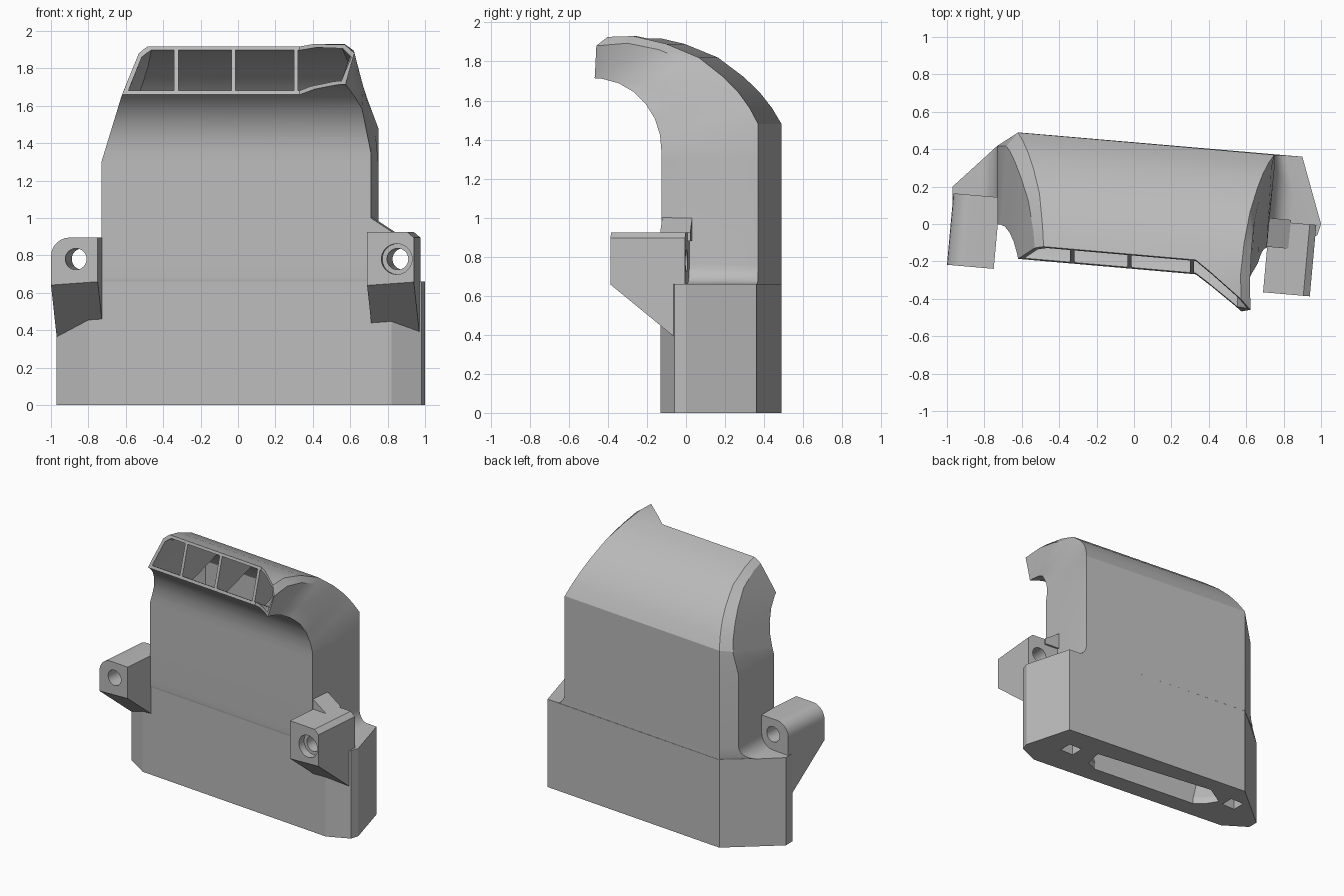
import bpy, bmesh, math
from mathutils import Vector

cube = bpy.data.objects.get("Cube")
if cube:
    bpy.data.objects.remove(cube)

grey = bpy.data.materials.new("plain_grey")
grey.use_nodes = True
grey.diffuse_color = (0.5, 0.5, 0.5, 1)
grey.node_tree.nodes["Principled BSDF"].inputs["Base Color"].default_value = (0.5, 0.5, 0.5, 1)

SLANT = 0.087  # the whole part is turned slightly about z


def at(x, v, z):
    """Point from width, slanted depth and height."""
    return Vector((x, v - SLANT * x, z))


def ramp(t, *knots):
    """Piecewise linear interpolation through (t, value) knots."""
    for (a, p), (b, q) in zip(knots, knots[1:]):
        if t <= b:
            return p + (q - p) * max(0, (t - a) / (b - a))
    return knots[-1][1]


def loft(name, sections, cut_plane=None):
    """Closed solid through rings with equal point counts."""
    bm = bmesh.new()
    rings = [[bm.verts.new(p) for p in s] for s in sections]
    n = len(rings[0])
    for lo, hi in zip(rings, rings[1:]):
        for i in range(n):
            j = (i + 1) % n
            bm.faces.new((lo[i], lo[j], hi[j], hi[i]))
    bm.faces.new(rings[0])
    bm.faces.new(rings[-1])
    bmesh.ops.recalc_face_normals(bm, faces=bm.faces)
    if cut_plane:
        res = bmesh.ops.bisect_plane(bm, geom=bm.verts[:] + bm.edges[:] + bm.faces[:],
                                     plane_co=cut_plane[0], plane_no=cut_plane[1], clear_outer=True)
        edges = [e for e in res["geom_cut"] if isinstance(e, bmesh.types.BMEdge)]
        bmesh.ops.holes_fill(bm, edges=edges)
        bmesh.ops.recalc_face_normals(bm, faces=bm.faces)
    me = bpy.data.meshes.new(name)
    bm.to_mesh(me)
    bm.free()
    ob = bpy.data.objects.new(name, me)
    bpy.context.collection.objects.link(ob)
    me.materials.append(grey)
    return ob


def activate(ob):
    bpy.ops.object.select_all(action='DESELECT')
    ob.select_set(True)
    bpy.context.view_layer.objects.active = ob


def cut(ob, cutter):
    mod = ob.modifiers.new("cut", 'BOOLEAN')
    mod.operation = 'DIFFERENCE'
    mod.solver = 'EXACT'
    mod.object = cutter
    activate(ob)
    bpy.ops.object.modifier_apply(modifier=mod.name)


def duct_section(front, back, inset=0.0):
    """Eight-point ring across the duct between a front and a back point (v, z)."""
    f, b = Vector(front), Vector(back)
    d = (b - f).normalized()
    f, b = f + d * inset, b - d * inset
    c = b - d * ramp(b.y, (1.48, 0.08), (1.9, 0.045))
    m = f.lerp(c, 0.3)

    def left(z):
        return ramp(z, (1.3, -0.73), (1.66, -0.62), (1.93, -0.51)) + inset

    bl = ramp(b.y, (1.48, -0.62), (1.8, -0.51), (1.93, -0.48)) + inset
    br = ramp(b.y, (1.48, 0.75), (1.8, 0.63), (1.93, 0.57)) - inset
    cr = ramp(c.y, (1.4, 0.75), (1.89, 0.62)) - inset
    fr = ramp(f.y, (1.35, 0.71), (1.6, 0.66), (1.715, 0.575)) - inset
    row = [(left(f.y), f), (left(m.y), m), (left(c.y), c), (bl, b),
           (br, b), (cr, c), (fr * 0.7 + cr * 0.3, m), (fr, f)]
    return [at(x, p.x, p.y) for x, p in row]


# Hood path: matching front (underside) and back (outer) points
backs = [(.435, 1.48), (.39, 1.56), (.33, 1.64), (.25, 1.72), (.12, 1.82),
         (-.05, 1.89), (-.22, 1.93), (-.38, 1.925)]
angles = [0, 12, 26, 40, 54, 68, 82, 90]
path = [((-.43 + .365 * math.cos(math.radians(a)), 1.35 + .365 * math.sin(math.radians(a))), b)
        for a, b in zip(angles, backs)]
path.append(((-.5, 1.715), (-.53, 1.92)))

# Base outline, shoulder fillet, neck and hood in one body
base = [(-.8, .01), (-.97, .12), (-.97, .2), (-.62, .49),
        (.9, .36), (1.0, 0), (.98, -.06), (.82, -.13)]


def base_ring(z, t):
    neck = duct_section((-.065, z), (.435, z))
    return [Vector((x, y, z)).lerp(n, t) for (x, y), n in zip(base, neck)]


rings = [base_ring(0, 0), base_ring(.66, 0)]
for k in range(7):
    a = math.radians(15 * k)
    rings.append(base_ring(.66 + .1 * (1 - math.cos(a)) + .001, 1 - .42 * (1 - math.sin(a))))
rings.append(duct_section((-.065, 1.3), (.435, 1.3)))
rings += [duct_section(f, b) for f, b in path]
body = loft("duct_body", rings)

# Air passage
WALL = 0.033
mouth = [(-.45, .12), (-.52, .18), (-.57, .26), (-.42, .35),
         (.52, .225), (.52, .2), (.49, .08), (.4, .045)]
inner = [[Vector((x, y, z)) for x, y in mouth] for z in (-.05, .05)]
inner += [duct_section((-.065, z), (.435, z), WALL) for z in (.8, 1.3)]
inner += [duct_section(f, b, WALL * (1 - .4 * i / 8)) for i, (f, b) in enumerate(path)]
inner.append([p + Vector((0, -.15, 0)) for p in inner[-1]])
passage = loft("passage_cutter", inner)
cut(body, passage)


# Slanted outlet plane with a forward step on one side
def outlet_ring(z):
    v = -.24 + .3 * (z - 1.66)
    return [at(x, w, z) for x, w in ((-1.1, v), (.33, v), (1.0, v - .53), (1.0, -1.5), (-1.1, -1.5))]


outlet = loft("outlet_cutter", [outlet_ring(1.5), outlet_ring(2.1)])
cut(body, outlet)


def block(name, x, y, z, sx, sy, sz):
    return loft(name, [[Vector((x + i * sx / 2, y + j * sy / 2, h)) for i, j in
                        ((-1, -1), (1, -1), (1, 1), (-1, 1))] for h in (z - sz / 2, z + sz / 2)])


# Square sockets in the underside
helpers = [passage, outlet]
for x, y in ((.71, .15), (-.67, .295)):
    socket = block("socket_cutter", x, y, 0, .11, .1, .3)
    cut(body, socket)
    helpers.append(socket)

# Vanes across the outlet
vanes = []
for x in (-.33, -.025, .31):
    side = [f for f, b in path[3:]] + [b for f, b in reversed(path[3:])]
    shrunk = [(v, z + (.012 if i < len(side) / 2 else -.012)) for i, (v, z) in enumerate(side)]
    vane = loft("outlet_vane", [[at(x + s, v, z) for v, z in shrunk] for s in (-.011, .011)])
    cut(vane, outlet)
    vanes.append(vane)


# Mounting ears: outline pushed back along the slant, underside cut sloping
def prism(name, outline, v0, v1, plane=None):
    return loft(name, [[at(x + .09 * (v - v0), v, z) for x, z in outline] for v in (v0, v1)], plane)


def bore(x, z, r, v0, v1):
    circle = [(x + r * math.cos(math.tau * k / 32), z + r * math.sin(math.tau * k / 32)) for k in range(32)]
    ob = prism("bore_cutter", circle, v0, v1)
    helpers.append(ob)
    return ob


arc = [(-.9 - .1 * math.sin(a), .795 + .1 * math.cos(a))
       for a in (math.radians(15 * k) for k in range(7))]
round_outline = [(-.75, .2), (-.75, .895)] + arc + [(-1.0, .2)]
square_outline = [(.69, .2), (.69, .925), (.905, .925), (.94, .895), (.94, .2)]
ears = []
for name, outline, hole_x in (("round_ear", round_outline, -.875), ("square_ear", square_outline, .84)):
    front = at(hole_x, -.305, .65)
    ear = prism(name, outline, -.305, .08, (front, Vector((0, -.82, -1))))
    cut(ear, bore(hole_x, .78, .057, -.4, .2))
    ears.append(ear)
cut(ears[1], bore(.84, .78, .082, -.4, -.25))

# Gusset joining the square ear to the neck
gusset = prism("ear_gusset", [(.68, .88), (.68, 1.0), (.71, 1.0), (.825, .925), (.825, .88)], -.06, .095)

for ob in helpers:
    bpy.data.objects.remove(ob)
for ob in [body, gusset] + vanes + ears:
    activate(ob)
    bpy.ops.object.shade_smooth_by_angle(angle=math.radians(25))
